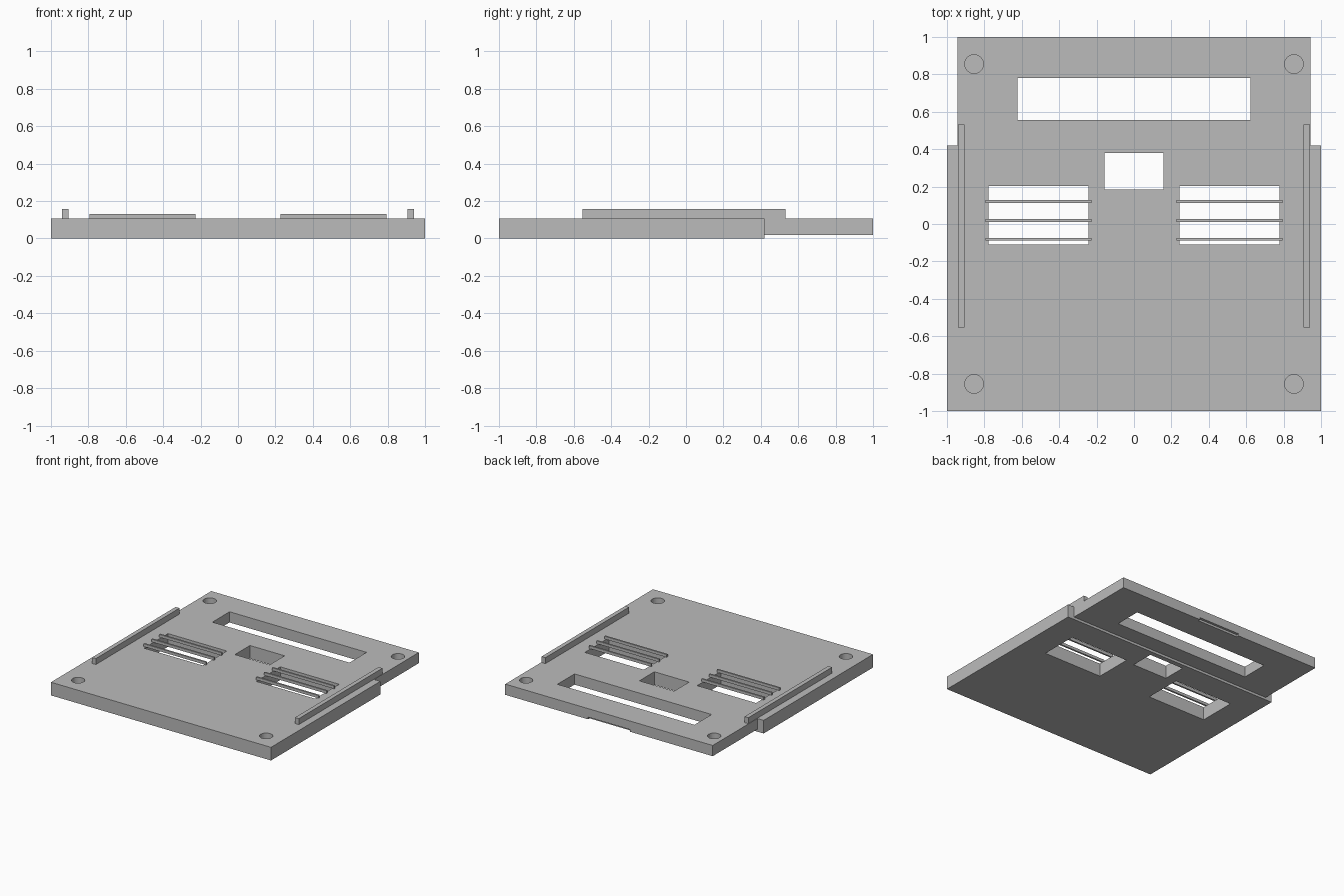
import bpy

if "Cube" in bpy.data.objects:
    bpy.data.objects.remove(bpy.data.objects["Cube"])

grey = bpy.data.materials.new("plain_grey")
grey.diffuse_color = (0.5, 0.5, 0.5, 1)
grey.use_nodes = True
grey.node_tree.nodes["Principled BSDF"].inputs["Base Color"].default_value = grey.diffuse_color


def box(name, x, y, z):
    """Box from (min, max) ranges on each axis."""
    bpy.ops.mesh.primitive_cube_add(
        size=1, location=[(r[0] + r[1]) / 2 for r in (x, y, z)])
    ob = bpy.context.object
    ob.name = name
    ob.scale = [r[1] - r[0] for r in (x, y, z)]
    bpy.ops.object.transform_apply(location=True, rotation=False, scale=True)
    ob.data.materials.append(grey)
    return ob


def cylinder(name, x, y, r, z):
    bpy.ops.mesh.primitive_cylinder_add(
        vertices=48, radius=r, depth=z[1] - z[0], location=(x, y, sum(z) / 2))
    ob = bpy.context.object
    ob.name = name
    ob.data.materials.append(grey)
    return ob


def cut(target, cutter):
    mod = target.modifiers.new("cut", 'BOOLEAN')
    mod.operation = 'DIFFERENCE'
    mod.solver = 'EXACT'
    mod.object = cutter
    bpy.context.view_layer.objects.active = target
    bpy.ops.object.modifier_apply(modifier=mod.name)
    bpy.data.objects.remove(cutter)


def mirrored(r, s):
    return tuple(sorted((r[0] * s, r[1] * s)))


TOP = 0.108
THROUGH = (-0.2, 0.3)

# Base plate with a thinner, narrower rear section
plate = box("base_plate", (-1, 1), (-1, 1), (0, TOP))
cut(plate, box("step_cutter", (-1.2, 1.2), (0.42, 1.2), (-0.2, 0.02)))
for s in (-1, 1):
    cut(plate, box("corner_cutter", mirrored((0.943, 1.2), s), (0.42, 1.2), THROUGH))

# Wide rear window and small centre window
cut(plate, box("rear_window", (-0.623, 0.623), (0.557, 0.78), THROUGH))
cut(plate, box("centre_window", (-0.158, 0.158), (0.185, 0.38), THROUGH))

# Latch notch under the rear edge
cut(plate, box("latch_notch", (-0.19, 0.19), (0.98, 1.2), (-0.2, 0.038)))

for s in (-1, 1):
    # Vent windows
    cut(plate, box("vent_window", mirrored((0.243, 0.778), s), (-0.11, 0.202), THROUGH))
    # Blind round corner sockets
    for y in (-0.855, 0.855):
        cut(plate, cylinder("socket", s * 0.855, y, 0.05, (0.06, 0.3)))

for s, side in ((-1, "left"), (1, "right")):
    # Raised side rails
    box(side + "_rail", mirrored((0.905, 0.94), s), (-0.553, 0.533), (TOP, 0.157))
    # Slats across the vent windows
    for i, y in enumerate((-0.082, 0.019, 0.12)):
        box(f"{side}_slat_{i + 1}", mirrored((0.228, 0.795), s),
            (y - 0.007, y + 0.007), (TOP, 0.131))
